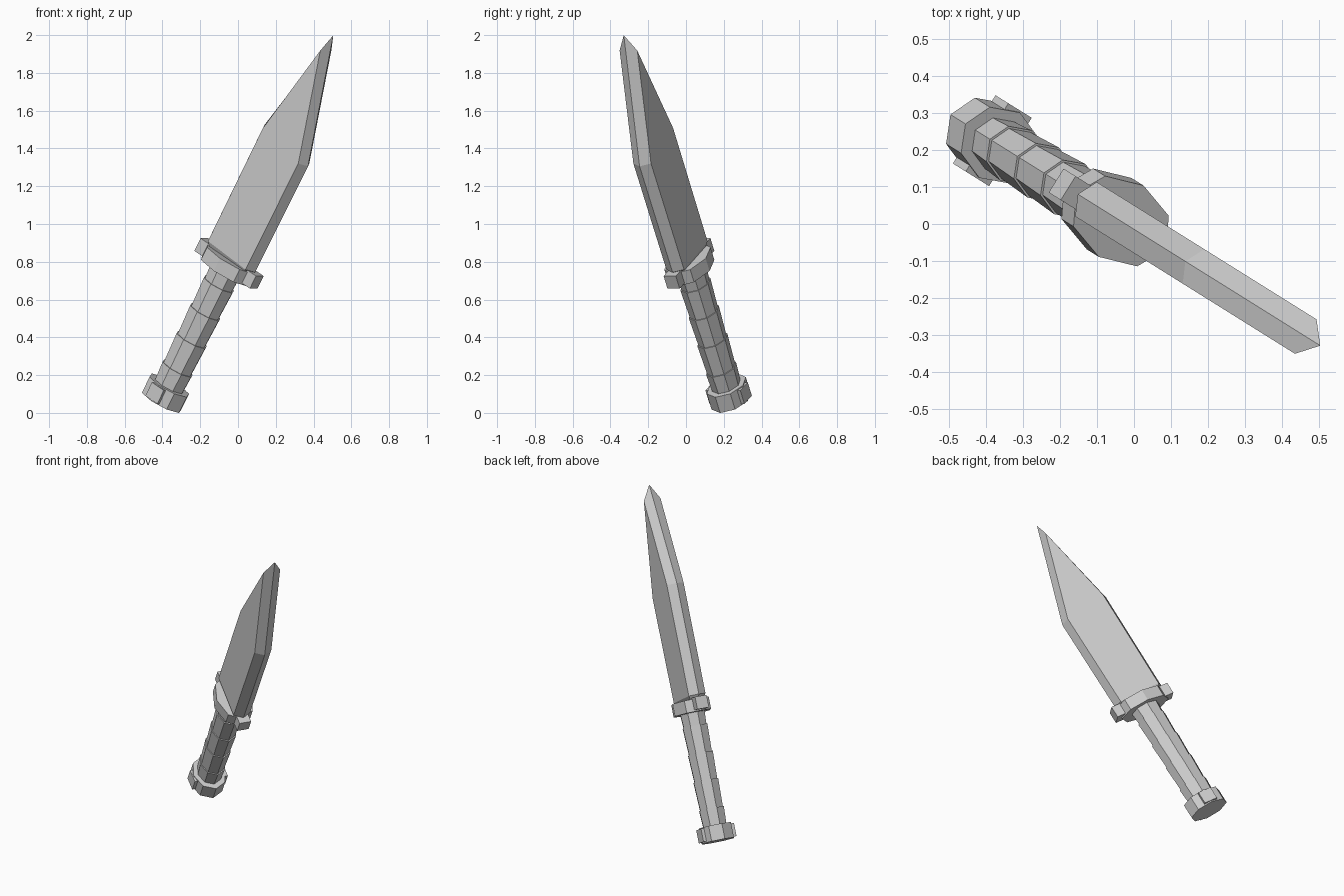
import bpy, bmesh
from math import radians, sin, cos, pi
from mathutils import Matrix

if "Cube" in bpy.data.objects:
    bpy.data.objects.remove(bpy.data.objects["Cube"])

# Local frame: x across the blade, y through its thickness, z along the knife
POSE = (Matrix.Translation((-0.4045, 0.2386, 0.0625))
        @ Matrix.Rotation(radians(-32), 4, 'Z') @ Matrix.Rotation(radians(30), 4, 'Y'))


def loft(name, rings):
    """Skin a list of equal-length rings, cap both ends, weld, and pose."""
    bm = bmesh.new()
    vs = [[bm.verts.new(p) for p in r] for r in rings]
    n = len(vs[0])
    for a, b in zip(vs, vs[1:]):
        for i in range(n):
            j = (i + 1) % n
            bm.faces.new((a[i], a[j], b[j], b[i]))
    bm.faces.new(vs[0][::-1])
    bm.faces.new(vs[-1])
    bmesh.ops.remove_doubles(bm, verts=bm.verts, dist=1e-4)
    bmesh.ops.recalc_face_normals(bm, faces=bm.faces)
    me = bpy.data.meshes.new(name)
    bm.to_mesh(me)
    bm.free()
    ob = bpy.data.objects.new(name, me)
    bpy.context.collection.objects.link(ob)
    ob.matrix_world = POSE
    return ob


def oct_ring(rx, ry, z):
    return [(rx * cos(i * pi / 4), ry * sin(i * pi / 4), z) for i in range(8)]


def box(name, hx, hy, z0, z1):
    ring = lambda z: [(-hx, -hy, z), (hx, -hy, z), (hx, hy, z), (-hx, hy, z)]
    return loft(name, [ring(z0), ring(z1)])


def blade_ring(spine, edge, zs, ze, half, ridge):
    """Flat-sided section with a low ridge along the spine and the edge."""
    return [(spine - ridge, 0, zs), (spine, half, zs), (edge, half, ze),
            (edge + ridge, 0, ze), (edge, -half, ze), (spine, -half, zs)]


# Pommel with a cross block
loft("pommel", [oct_ring(0.126, 0.104, 0), oct_ring(0.126, 0.104, 0.096)])
box("pommel_block", 0.043, 0.109, 0.008, 0.09)

# Grip: slightly flared stacked bands
rings = []
levels = [0.08, 0.20, 0.375, 0.545, 0.715]
for z0, z1 in zip(levels, levels[1:]):
    rings += [oct_ring(0.089, 0.074, z0), oct_ring(0.096, 0.08, z1)]
rings += [oct_ring(0.089, 0.074, 0.715), oct_ring(0.096, 0.08, 0.82)]
loft("grip", rings)

# Guard plate and cross bar
loft("guard", [oct_ring(0.166, 0.114, 0.795), oct_ring(0.166, 0.114, 0.872)])
box("guard_bar", 0.20, 0.038, 0.803, 0.88)

# Blade: undercut root, straight body, taper to a chisel tip
tip, sh_p, sh_n = (-0.04, 0, 2.213), (-0.04, 0.055, 2.12), (-0.04, -0.055, 2.12)
blade_rings = [
    blade_ring(-0.115, 0.11, 0.85, 0.85, 0.035, 0.02),
    blade_ring(-0.143, 0.135, 0.895, 0.882, 0.055, 0.03),
    blade_ring(-0.145, 0.14, 1.585, 1.533, 0.055, 0.03),
    [tip, sh_p, sh_p, tip, sh_n, sh_n],
]
bm = bmesh.new()
vs = [[bm.verts.new(p) for p in r] for r in blade_rings]
for a, b in zip(vs, vs[1:]):
    for i in range(6):
        j = (i + 1) % 6
        bm.faces.new((a[i], a[j], b[j], b[i]))
bm.faces.new(vs[0][::-1])
bmesh.ops.remove_doubles(bm, verts=bm.verts, dist=1e-4)
bmesh.ops.recalc_face_normals(bm, faces=bm.faces)
me = bpy.data.meshes.new("blade")
bm.to_mesh(me)
bm.free()
blade = bpy.data.objects.new("blade", me)
bpy.context.collection.objects.link(blade)
blade.matrix_world = POSE
